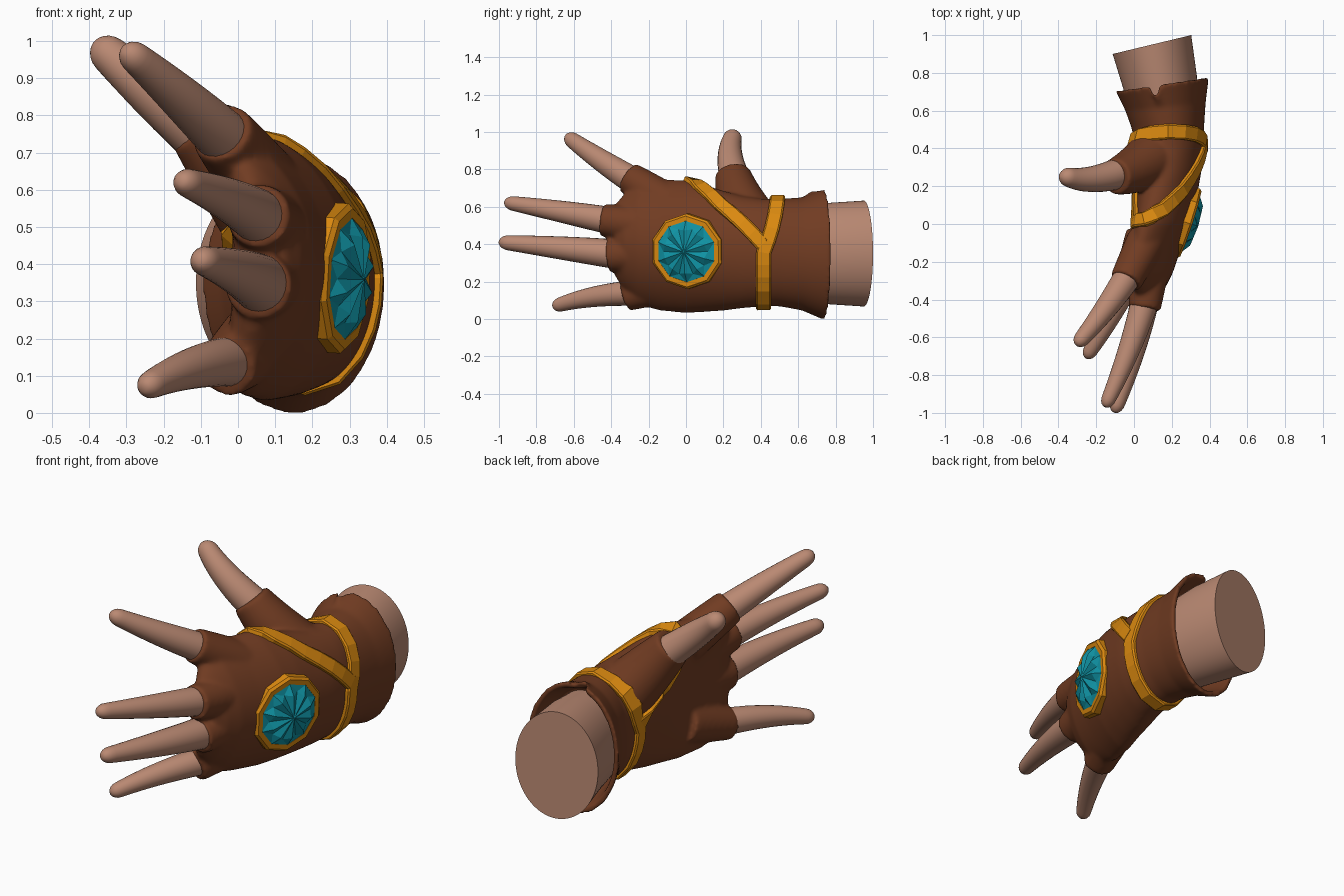
import bpy, bmesh
from math import sin, cos, pi, sqrt
from mathutils import Vector, Matrix
from mathutils.bvhtree import BVHTree

if "Cube" in bpy.data.objects:
    bpy.data.objects.remove(bpy.data.objects["Cube"])


def material(name, rgb):
    m = bpy.data.materials.new(name)
    m.use_nodes = True
    m.diffuse_color = (*rgb, 1)
    m.node_tree.nodes["Principled BSDF"].inputs["Base Color"].default_value = (*rgb, 1)
    return m


LEATHER = material("brown leather", (0.165, 0.045, 0.016))
SKIN = material("skin", (0.49, 0.25, 0.17))
GOLD = material("gold", (0.70, 0.25, 0.005))
TEAL = material("teal gem", (0.005, 0.29, 0.37))


def add_rings(bm, rings, closed=False):
    """Skin a list of point rings into a capped tube, or a closed loop."""
    vs = [[bm.verts.new(p) for p in ring] for ring in rings]
    pairs = list(zip(vs, vs[1:])) + ([(vs[-1], vs[0])] if closed else [])
    for a, b in pairs:
        for i in range(len(a)):
            j = (i + 1) % len(a)
            bm.faces.new((a[i], a[j], b[j], b[i]))
    if not closed:
        bm.faces.new(vs[0])
        bm.faces.new(vs[-1])


def finish(name, bm, mat, smooth=True):
    bmesh.ops.recalc_face_normals(bm, faces=bm.faces)
    me = bpy.data.meshes.new(name)
    bm.to_mesh(me)
    bm.free()
    me.materials.append(mat)
    ob = bpy.data.objects.new(name, me)
    bpy.context.collection.objects.link(ob)
    if smooth:
        bpy.ops.object.select_all(action='DESELECT')
        ob.select_set(True)
        bpy.context.view_layer.objects.active = ob
        bpy.ops.object.shade_smooth_by_angle(angle=0.7)
    return ob


def section(y, cx, cz, rx, rz, bend=0, tilt=0, notch=0, n=100):
    """Oval slice across the hand, arched towards the palm and tilted in y."""
    ring = []
    for i in range(n):
        a = 2 * pi * i / n
        x = cx + rx * cos(a) - bend * sin(a) ** 2
        cut = notch if abs(x - 0.11) < 0.016 and sin(a) > 0 else 0
        ring.append((x, y + tilt * (x - cx) - cut, cz + rz * sin(a)))
    return ring


def tube_rings(p0, p1, p2, r0, r1, rounded=True, n=24, steps=18):
    """Tapered tube along a quadratic curve, with an optional round tip."""
    p0, p1, p2 = Vector(p0), Vector(p1), Vector(p2)
    te = 1 - 1.3 * r1 / (p2 - p0).length
    rings = []
    for i in range(steps):
        t = sin(pi / 2 * i / steps) if rounded else i / (steps - 1)
        c = p0 * (1 - t) ** 2 + p1 * 2 * t * (1 - t) + p2 * t * t
        d = ((p1 - p0) * (1 - t) + (p2 - p1) * t).normalized()
        r = r0 + (r1 - r0) * t ** 1.25
        if rounded and t > te:
            r *= sqrt(1 - ((t - te) / (1 - te)) ** 2)
        u = d.cross(Vector((1, 0.3, 0.2))).normalized()
        v = d.cross(u)
        rings.append([c + r * (u * cos(2 * pi * k / n) + v * sin(2 * pi * k / n)) for k in range(n)])
    return rings


# Digits: name -> inner root, sleeve end, tip, bulge, base and tip radius
DIGITS = {
    "index": ((0.07, -0.08, 0.61), (-0.045, -0.305, 0.755), (-0.305, -0.64, 0.98), (0.01, -0.02, 0.0), 0.074, 0.038),
    "middle": ((0.10, -0.14, 0.49), (0.055, -0.45, 0.53), (-0.155, -0.97, 0.625), (0.03, 0.0, 0.005), 0.074, 0.035),
    "ring": ((0.10, -0.14, 0.36), (0.055, -0.415, 0.34), (-0.105, -1.0, 0.412), (0.03, 0.0, 0.005), 0.079, 0.036),
    "little": ((0.06, -0.06, 0.20), (-0.03, -0.32, 0.122), (-0.255, -0.71, 0.065), (0.0, -0.03, 0.03), 0.068, 0.034),
    "thumb": ((0.15, 0.39, 0.46), (-0.10, 0.25, 0.775), (-0.385, 0.262, 0.998), (-0.04, -0.07, 0.03), 0.084, 0.044),
}

# Glove: palm loft with a hollow cuff, fused with the finger sleeves
bm = bmesh.new()
add_rings(bm, [
    section(-0.38, 0.07, 0.42, 0.06, 0.19, 0.03),
    section(-0.33, 0.08, 0.41, 0.09, 0.26, 0.06),
    section(-0.26, 0.095, 0.405, 0.11, 0.325, 0.085),
    section(-0.14, 0.12, 0.395, 0.125, 0.35, 0.095),
    section(0.0, 0.15, 0.387, 0.15, 0.355, 0.08),
    section(0.1, 0.165, 0.378, 0.16, 0.34, 0.06),
    section(0.2, 0.175, 0.365, 0.168, 0.32, 0.04),
    section(0.3, 0.183, 0.358, 0.177, 0.30, 0.015),
    section(0.4, 0.185, 0.355, 0.185, 0.288),
    section(0.5, 0.18, 0.355, 0.19, 0.287),
    section(0.62, 0.167, 0.348, 0.212, 0.302, 0, 0.1),
    section(0.74, 0.15, 0.345, 0.246, 0.35, 0, 0.15, 0.055),
    section(0.74, 0.15, 0.345, 0.218, 0.32, 0, 0.15, 0.055),
    section(0.62, 0.16, 0.345, 0.188, 0.275, 0, 0.1),
])
for name, (root, sleeve, tip, bulge, r0, r1) in DIGITS.items():
    mid = (Vector(root) + Vector(sleeve)) / 2
    wide = 0.105
    if name == "thumb":
        mid += Vector((0.0, -0.04, 0.0))
        wide = 0.155
    add_rings(bm, tube_rings(root, mid, sleeve, wide, r0 + 0.012, rounded=False))
glove = finish("glove", bm, LEATHER)
remesh = glove.modifiers.new("fuse", 'REMESH')
remesh.mode = 'VOXEL'
remesh.voxel_size = 0.0095
remesh.use_smooth_shade = True
soft = glove.modifiers.new("soften", 'SMOOTH')
soft.factor = 0.5
soft.iterations = 14

# Bare fingers and thumb
for name, (root, sleeve, tip, bulge, r0, r1) in DIGITS.items():
    start = Vector(sleeve).lerp(Vector(root), 0.22)
    bm = bmesh.new()
    add_rings(bm, tube_rings(start, (start + Vector(tip)) / 2 + Vector(bulge), tip, r0, r1))
    finish(name + ("" if name == "thumb" else "_finger"), bm, SKIN)

# Forearm stump
bm = bmesh.new()
add_rings(bm, [section(0.58, 0.16, 0.35, 0.18, 0.25, 0, 0.1),
               section(0.75, 0.138, 0.35, 0.195, 0.27, 0, 0.17),
               section(0.95, 0.095, 0.35, 0.208, 0.283, 0, 0.24)])
finish("forearm", bm, SKIN)

# Straps follow the glove's surface
tree = BVHTree.FromObject(glove, bpy.context.evaluated_depsgraph_get())


def strap(name, hits, width, closed):
    rings = []
    n = len(hits)
    for i, (p, nor) in enumerate(hits):
        a = hits[(i - 1) % n if closed else max(i - 1, 0)][0]
        b = hits[(i + 1) % n if closed else min(i + 1, n - 1)][0]
        side = nor.cross(b - a).normalized() * width / 2
        rings.append([p - side - nor * 0.03, p - side + nor * 0.014, p - side * 0.8 + nor * 0.021,
                      p + side * 0.8 + nor * 0.021, p + side + nor * 0.014, p + side - nor * 0.03])
    bm = bmesh.new()
    add_rings(bm, rings, closed=closed)
    finish(name, bm, GOLD, smooth=False)


hits = []
for i in range(20):
    a = 2 * pi * i / 20
    y = 0.415 + 0.075 * max(0, sin(a)) - 0.02 * max(0, -cos(a))
    out = Vector((cos(a), 0, sin(a)))
    p, nor, _, _ = tree.ray_cast(Vector((0.18, y, 0.355)) + out, -out)
    hits.append((p, (nor + out).normalized()))
strap("wrist_strap", hits, 0.08, True)

path = [Vector(p) for p in ((0.38, 0.41, 0.40), (0.36, 0.30, 0.52), (0.28, 0.18, 0.63), (0.17, 0.08, 0.73),
                            (0.05, 0.03, 0.75), (-0.05, 0.025, 0.67), (-0.05, 0.10, 0.56), (-0.03, 0.24, 0.45),
                            (-0.02, 0.39, 0.38))]
fine = [a.lerp(b, t) for a, b in zip(path, path[1:]) for t in (0, 0.5)] + path[-1:]
strap("thumb_strap", [tree.find_nearest(p)[:2] for p in fine], 0.078, False)

# Gem in its setting on the back of the hand
normal = Vector((0.95, -0.31, -0.06)).normalized()
up = (Vector((0, 0, 1)) - normal * normal.z).normalized()
side = up.cross(normal)
place = Matrix((side, up, normal)).transposed().to_4x4()
place.translation = (0.277, 0.008, 0.362)


def disc(r, h, turn=0.0, n=10):
    return [place @ Vector((r * cos(2 * pi * (i + turn) / n), r * sin(2 * pi * (i + turn) / n), h)) for i in range(n)]


bm = bmesh.new()
add_rings(bm, [disc(0.202, -0.06, 0.5), disc(0.202, 0.01, 0.5), disc(0.19, 0.022, 0.5),
               disc(0.164, 0.022, 0.5), disc(0.155, -0.06, 0.5)], closed=True)
finish("gem_setting", bm, GOLD, smooth=False)

# Star-cut stone: girdle, notched crown and raised centre
bm = bmesh.new()
levels = [disc(0.166, 0.02, 0.5), disc(0.125, 0.03), disc(0.115, 0.055, 0.5)]
girdle, notches, crown = [[bm.verts.new(p) for p in ring] for ring in levels]
top = bm.verts.new(place @ Vector((0, 0, 0.066)))
for i in range(10):
    j = (i + 1) % 10
    bm.faces.new((girdle[i], girdle[j], notches[j]))
    bm.faces.new((girdle[i], notches[j], crown[i]))
    bm.faces.new((notches[j], girdle[j], crown[j]))
    bm.faces.new((notches[j], top, crown[i]))
    bm.faces.new((notches[j], crown[j], top))
finish("gem", bm, TEAL, smooth=False)
